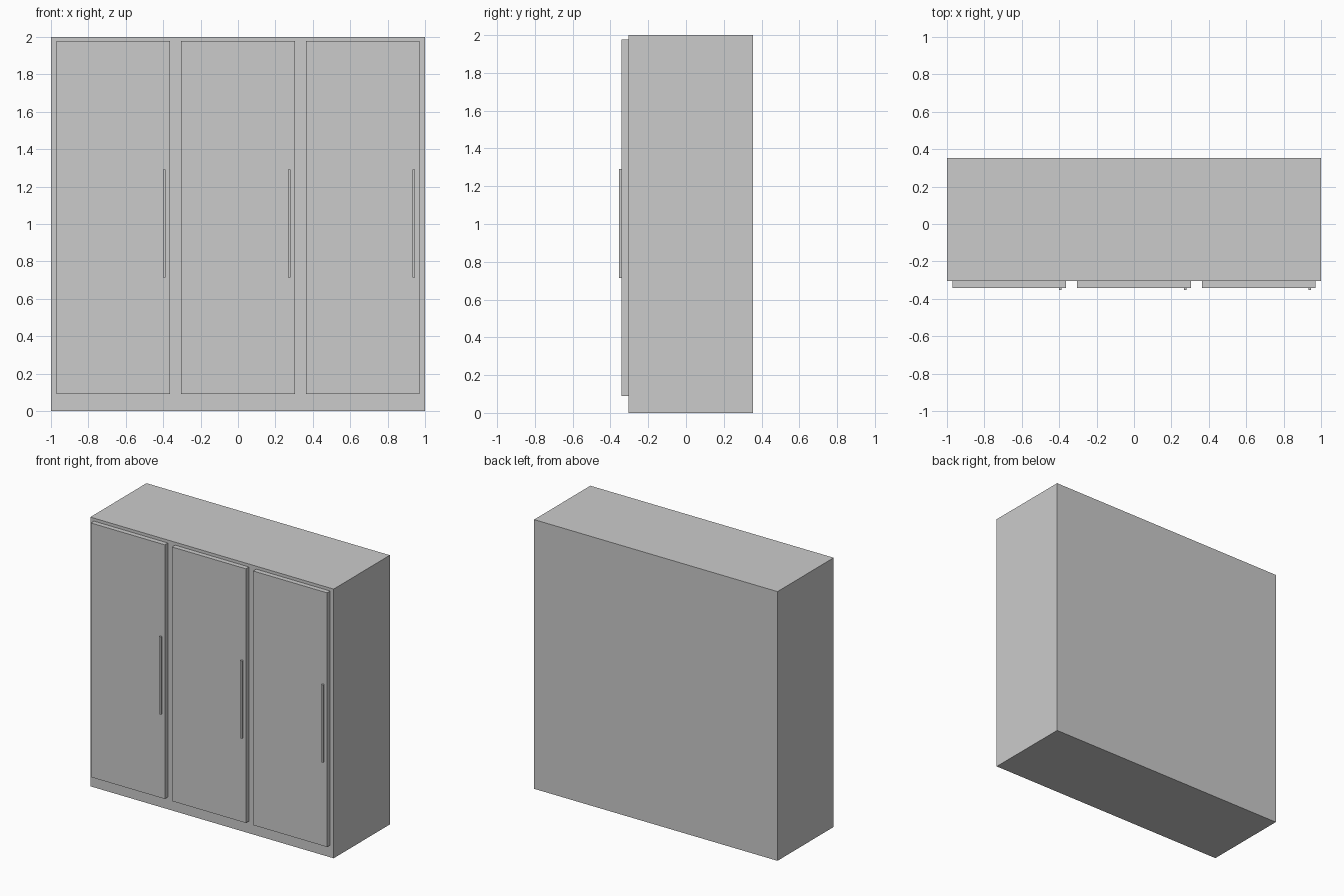
import bpy

if "Cube" in bpy.data.objects:
    bpy.data.objects.remove(bpy.data.objects["Cube"])


def box(name, x, y, z):
    """Box spanning the (min, max) ranges along each axis."""
    bpy.ops.mesh.primitive_cube_add(size=1)
    ob = bpy.context.object
    ob.name = name
    ob.location = [(a + b) / 2 for a, b in (x, y, z)]
    ob.scale = [b - a for a, b in (x, y, z)]
    bpy.ops.object.transform_apply(location=True, rotation=False, scale=True)
    return ob


# Depth layers from back to front
BACK, BODY_FRONT, DOOR_FRONT, HANDLE_FRONT = 0.354, -0.305, -0.341, -0.354

# Wardrobe carcass
box("cabinet_body", (-1, 1), (BODY_FRONT, BACK), (0, 2))

# Three identical doors, each with a slim vertical handle on its right side
for label, cx in (("left", -0.667), ("middle", 0), ("right", 0.667)):
    box(f"{label}_door", (cx - 0.304, cx + 0.304),
        (DOOR_FRONT, BODY_FRONT), (0.09, 1.978))
    hx = cx + 0.273
    box(f"{label}_handle", (hx - 0.007, hx + 0.007),
        (HANDLE_FRONT, DOOR_FRONT), (0.715, 1.292))
